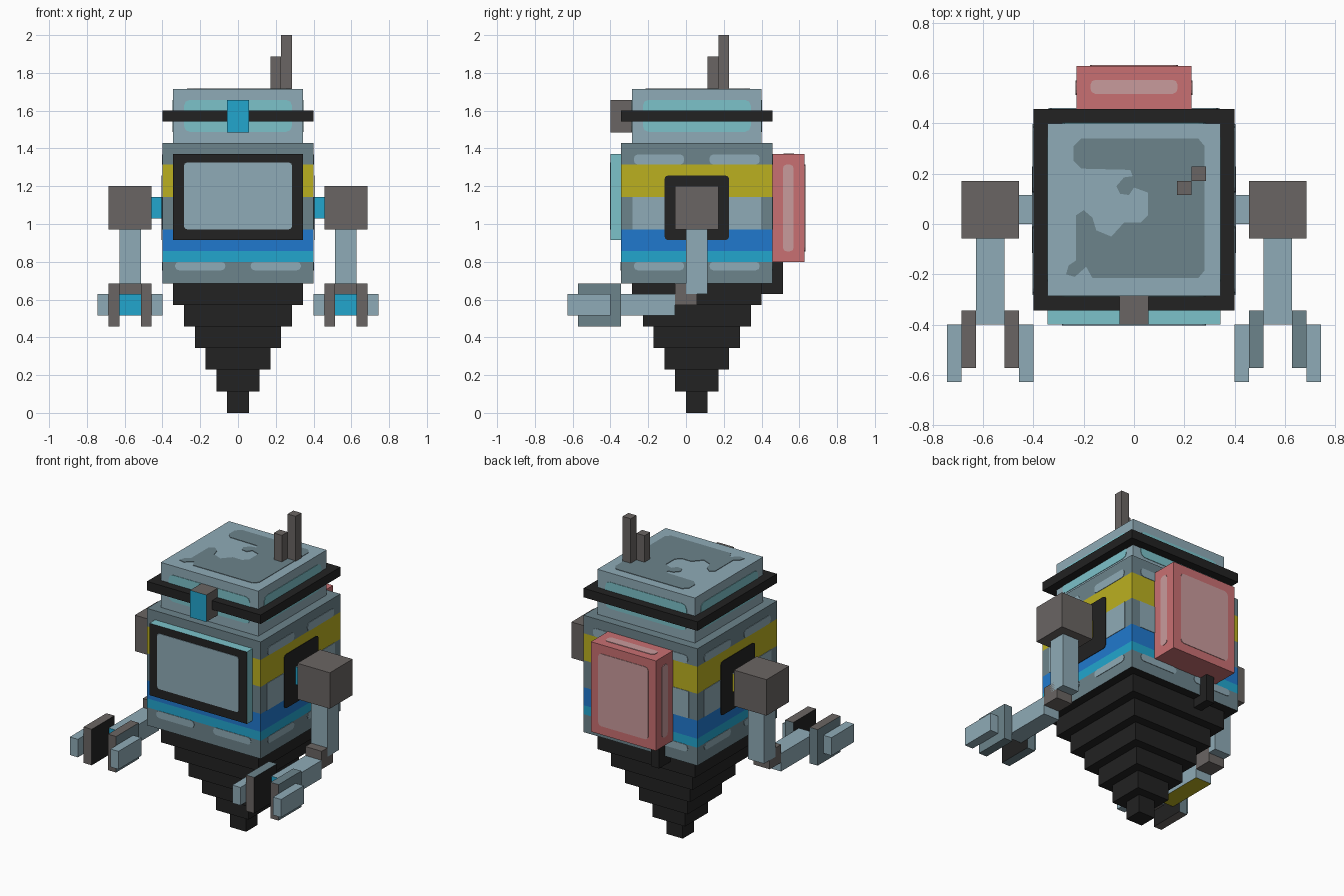
import bpy, bmesh, math
from mathutils import Vector

if "Cube" in bpy.data.objects:
    bpy.data.objects.remove(bpy.data.objects["Cube"])

U = 2 / 35          # block size: every part sits on this grid
CY = 1              # body centre line in y, in blocks
T = 0.003           # thickness of painted plates


def material(name, hex_colour):
    m = bpy.data.materials.new(name)
    c = [int(hex_colour[i:i + 2], 16) / 255 for i in (0, 2, 4)]
    lin = [v / 12.92 if v <= 0.04045 else ((v + 0.055) / 1.055) ** 2.4 for v in c]
    m.diffuse_color = (*lin, 1)
    m.use_nodes = True
    m.node_tree.nodes["Principled BSDF"].inputs["Base Color"].default_value = m.diffuse_color
    return m


M = {n: material(n, h) for n, h in {
    "light_steel": "8FABB7", "dark_steel": "6C838B", "black": "222222",
    "yellow": "BBB020", "blue": "2079CE", "cyan": "22A6CE",
    "pale_cyan": "7CC2CA", "brown_grey": "6A6563", "red": "C97072",
    "pale_red": "C99B9C"}.items()}

DIRS = {"+x": (1, 0, 0), "-x": (-1, 0, 0), "+y": (0, 1, 0),
        "-y": (0, -1, 0), "+z": (0, 0, 1), "-z": (0, 0, -1)}


def finish(name, bm, mats):
    me = bpy.data.meshes.new(name)
    bm.to_mesh(me)
    bm.free()
    for m in mats:
        me.materials.append(M[m])
    ob = bpy.data.objects.new(name, me)
    bpy.context.collection.objects.link(ob)
    return ob


def box(name, mat, x, y, z, sides=None, bands=None):
    """Box between block ranges; sides recolours by direction, bands by height."""
    bm = bmesh.new()
    bmesh.ops.create_cube(bm, size=1)
    r = [sorted(x), sorted(y), sorted(z)]
    for v in bm.verts:
        v.co = Vector([(r[i][0] if v.co[i] < 0 else r[i][1]) * U for i in range(3)])
    mats = [mat]
    for lo, hi, m in bands or []:
        for h in (lo, hi):
            bmesh.ops.bisect_plane(bm, geom=bm.verts[:] + bm.edges[:] + bm.faces[:],
                                   plane_co=(0, 0, h * U), plane_no=(0, 0, 1), dist=1e-5)
        mats.append(m)
    bm.normal_update()
    for f in bm.faces:
        h = f.calc_center_median().z / U
        for i, (lo, hi, m) in enumerate(bands or []):
            if lo < h < hi and abs(f.normal.z) < 0.5:
                f.material_index = i + 1
    for d, m in (sides or {}).items():
        if m not in mats:
            mats.append(m)
        for f in bm.faces:
            if f.normal.dot(Vector(DIRS[d])) > 0.9:
                f.material_index = mats.index(m)
    return finish(name, bm, mats)


def outline_plate(name, mat, pts, origin, u, n):
    """Thin plate from a 2D outline on a plane with axis u and normal n."""
    u, n, o = Vector(u), Vector(n), Vector(origin)
    w = n.cross(u)
    bm = bmesh.new()
    f = bm.faces.new([bm.verts.new(o + u * a + w * b) for a, b in pts])
    ext = bmesh.ops.extrude_face_region(bm, geom=[f])["geom"]
    for v in ext:
        if isinstance(v, bmesh.types.BMVert):
            v.co += n * T
    bmesh.ops.recalc_face_normals(bm, faces=bm.faces[:])
    return finish(name, bm, [mat])


def plate(name, mat, d, dist, a, b, radius=0.02):
    """Rounded plate on the face looking along d; a, b are ranges across and up."""
    n = Vector(DIRS[d])
    u = Vector((1, 0, 0)) if d == "+z" else Vector((0, 0, 1)).cross(n)
    pts = []
    for k, (cx, cy) in enumerate(((a[1] - radius, b[1] - radius), (a[0] + radius, b[1] - radius),
                                  (a[0] + radius, b[0] + radius), (a[1] - radius, b[0] + radius))):
        for j in range(3):
            t = (k + j / 2) * math.pi / 2
            pts.append((cx + radius * math.cos(t), cy + radius * math.sin(t)))
    return outline_plate(name, mat, pts, n * dist, u, n)


# Stepped drill point
for i in range(6):
    w = i + 1
    box(f"drill_step_{i + 1}", "black", (-w, w), (CY - w, CY + w), (2 * i, 2 * i + 2))

# Body with painted stripes
box("body", "dark_steel", (-7, 7), (-6, 8), (12, 25), {"-z": "black"},
    [(14, 15, "cyan"), (15, 17, "blue"), (20, 23, "yellow")])

# Head, rim and pale window strips on all four sides
box("head", "light_steel", (-6, 6), (-5, 7), (25, 30))
box("head_rim", "black", (-7, 7), (-6, 8), (27, 28))
for d in ("+x", "-x", "+y", "-y"):
    # offset of the centre line across and along each face
    c = {"+x": CY * U, "-x": -CY * U}.get(d, 0)
    off = {"+y": CY * U, "-y": -CY * U}.get(d, 0)
    plate("head_strip", "pale_cyan", d, 6 * U + off, (c - 5 * U, c + 5 * U), (1.488, 1.657), 0.03)
    plate("body_mid_panel", "light_steel", d, 7 * U + off, (c - 0.34, c + 0.34), (17 * U, 20 * U), 0.001)
    for lo, hi in ((-0.333, -0.067), (0.067, 0.333)):
        plate("body_low_panel", "light_steel", d, 7 * U + off, (c + lo, c + hi), (0.755, 0.80))
        plate("body_high_panel", "light_steel", d, 7 * U + off, (c + lo, c + hi), (1.315, 1.368))

# Worn patch on top of the head
patch = [(-.24, .31), (-.21, .34), (.255, .34), (.28, .31), (.28, -.185), (.255, -.215),
         (-.165, -.215), (-.19, -.17), (-.235, -.21), (-.27, -.20), (-.26, -.165),
         (-.23, -.145), (-.23, .035), (-.20, .055), (-.165, .025), (-.15, -.025),
         (-.09, -.05), (-.04, .005), (.025, .005), (.055, .035), (.055, .125),
         (.0, .145), (-.02, .115), (-.055, .12), (-.07, .15), (-.04, .185),
         (-.005, .19), (-.015, .215), (-.21, .22), (-.24, .25)]
outline_plate("head_top_patch", "dark_steel", patch, (0, 0, 30 * U), (1, 0, 0), (0, 0, 1))

# Antennas and eye
box("tall_antenna", "brown_grey", (4, 5), (3, 4), (30, 35))
box("short_antenna", "brown_grey", (3, 4), (2, 3), (30, 33))
box("eye", "brown_grey", (-1, 1), (-7, -5), (26, 29), {"-y": "cyan"})

# Front screen
box("screen", "pale_cyan", (-6, 6), (-7, -6), (16, 24), {"-y": "black"})
plate("screen_panel", "light_steel", "-y", 7 * U, (-5 * U, 5 * U), (0.972, 1.325), 0.015)

# Backpack with pale insets and a hose below it
box("backpack", "red", (-4, 4), (8, 11), (14, 24))
plate("backpack_back_inset", "pale_red", "+y", 11 * U, (-0.175, 0.175), (0.855, 1.315))
plate("backpack_top_inset", "pale_red", "+z", 24 * U, (-0.173, 0.173), (0.517, 0.573))
plate("backpack_side_inset", "pale_red", "+x", 4 * U, (0.513, 0.57), (0.855, 1.315))
plate("backpack_side_inset", "pale_red", "-x", 4 * U, (-0.57, -0.513), (0.855, 1.315))
box("hose_lower", "black", (-3, -2), (7, 8), (11, 12))
box("hose_upper", "black", (-3, -2), (8, 9), (11, 14))

# Arms, mirrored left and right
for s, side in ((1, "right"), (-1, "left")):
    out, inn = ("+x", "-x") if s > 0 else ("-x", "+x")

    def part(name, mat, x, y, z, sides=None):
        box(f"{side}_{name}", mat, (s * x[0], s * x[1]), y, z, sides)

    c = s * CY * U
    plate(f"{side}_arm_socket", "black", out, 7 * U + T, (c - 3 * U, c + 3 * U), (16 * U, 22 * U))
    part("shoulder_peg", "light_steel", (7, 8), (0, 2), (18, 20), {"-y": "cyan", "+y": "yellow"})
    part("shoulder", "brown_grey", (8, 12), (-1, 3), (17, 21))
    part("upper_arm", "light_steel", (9, 11), (0, 2), (11, 17))
    part("elbow", "brown_grey", (9, 11), (-1, 1), (10, 12))
    part("forearm", "light_steel", (9, 11), (-7, -1), (9, 11),
         {"-y": "cyan", **({"-z": "yellow"} if s < 0 else {})})
    edge = "dark_steel" if s > 0 else "brown_grey"
    faces = {"-y": "brown_grey", "+z": edge, "-z": edge}
    part("outer_claw", "dark_steel", (11, 12), (-10, -6), (8, 12), {**faces, inn: "black"})
    part("inner_claw", "dark_steel", (8, 9), (-10, -6), (8, 12), {**faces, out: "black"})
    part("outer_claw_tip", "light_steel", (12, 13), (-11, -7), (9, 11))
    part("inner_claw_tip", "light_steel", (7, 8), (-11, -7), (9, 11))
